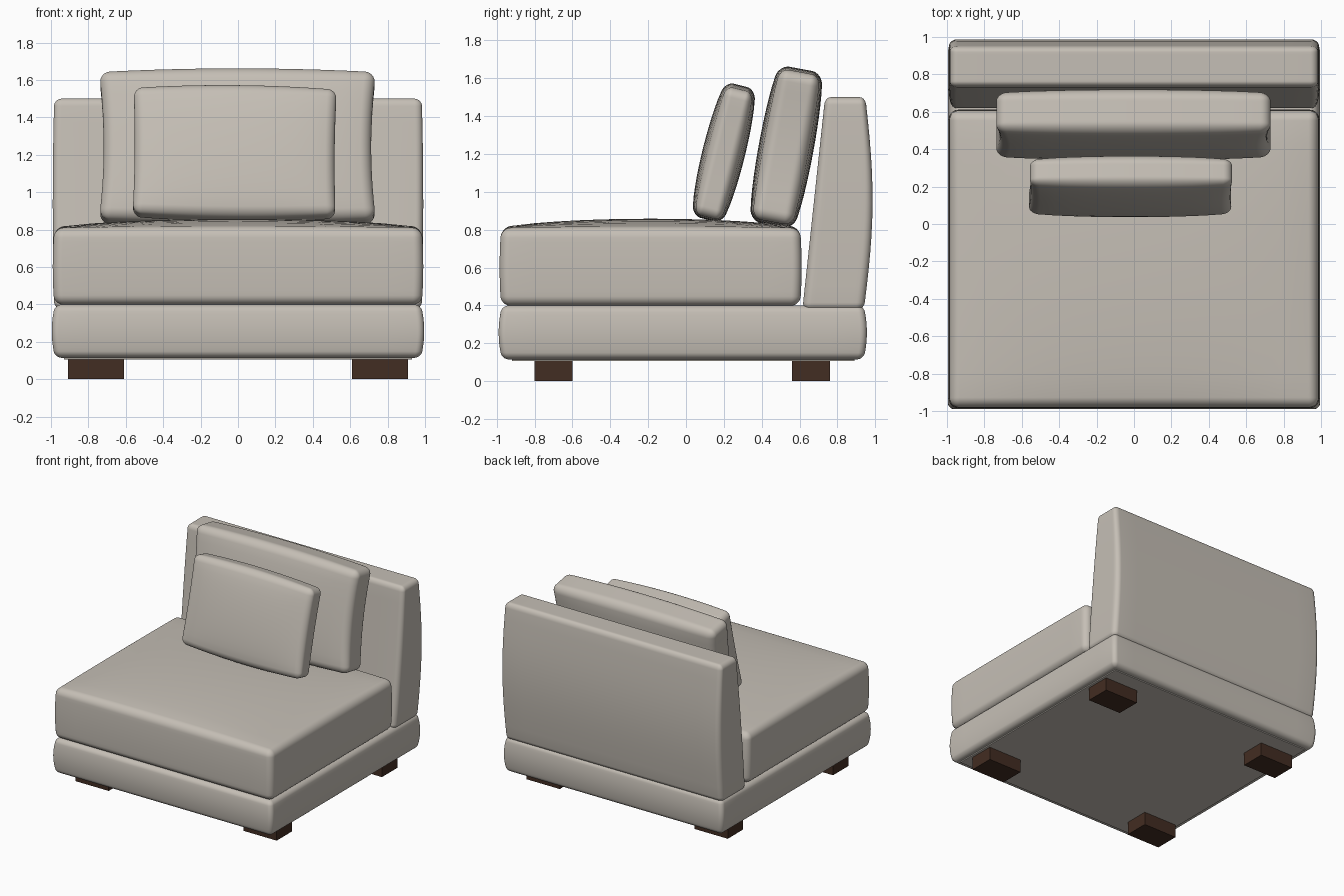
import bpy, bmesh, math
from mathutils import Vector, Matrix

if "Cube" in bpy.data.objects:
    bpy.data.objects.remove(bpy.data.objects["Cube"])


def material(name, rgb):
    m = bpy.data.materials.new(name)
    m.diffuse_color = (*rgb, 1)
    m.use_nodes = True
    m.node_tree.nodes["Principled BSDF"].inputs["Base Color"].default_value = m.diffuse_color
    return m


FABRIC = material("warm grey fabric", (0.56, 0.52, 0.465))
WOOD = material("dark brown wood", (0.055, 0.026, 0.016))


def finish(bm, name, mat):
    me = bpy.data.meshes.new(name)
    bm.to_mesh(me)
    bm.free()
    ob = bpy.data.objects.new(name, me)
    bpy.context.collection.objects.link(ob)
    me.materials.append(mat)
    return ob


def box(name, lo, hi, mat):
    bm = bmesh.new()
    bmesh.ops.create_cube(bm, size=1)
    lo, hi = Vector(lo), Vector(hi)
    for v in bm.verts:
        v.co = (lo + hi) / 2 + v.co * (hi - lo)
    return finish(bm, name, mat)


def soft_box(name, size, radius, deform, place, n=20, rim=4):
    """Rounded block; deform(p, u) bends it, u being p scaled to -1..1."""
    bm = bmesh.new()
    bmesh.ops.create_cube(bm, size=2)
    bmesh.ops.subdivide_edges(bm, edges=bm.edges[:], cuts=n - 1, use_grid_fill=True)
    half = Vector(size) / 2

    def spread(t, h):
        # dense rows inside the rounded rim, even rows between
        i, inner = abs(t) * n / 2, h - radius
        flat = n / 2 - rim
        if i <= flat:
            return math.copysign(inner * i / flat, t)
        a = (i - flat) / rim * math.pi / 4
        return math.copysign(inner + radius * math.tan(a), t)

    for v in bm.verts:
        p = Vector([spread(t, h) for t, h in zip(v.co, half)])
        core = Vector([max(-(h - radius), min(h - radius, c)) for c, h in zip(p, half)])
        d = p - core
        p = core + d.normalized() * radius
        u = Vector([c / h for c, h in zip(p, half)])
        v.co = place @ deform(p, u)
    bmesh.ops.recalc_face_normals(bm, faces=bm.faces[:])
    for f in bm.faces:
        f.smooth = True
    return finish(bm, name, FABRIC)


def dome(a):
    return max(0.0, 1 - a * a)


# Base: sides swell slightly at mid height
def swell(p, u):
    k = 0.018 * dome(u.z)
    return Vector((p.x + u.x * k, p.y + u.y * k, p.z))


soft_box("base", (1.955, 1.91, 0.285), 0.035, swell,
         Matrix.Translation((0, -0.017, 0.257)))
box("underside_panel", (-0.93, -0.92, 0.106), (0.93, 0.89, 0.125), FABRIC)


# Seat cushion: crowned top
def crown(p, u):
    k = 0.008 * dome(u.z)
    z = p.z + (0.05 * dome(u.x) ** 0.7 * dome(u.y) ** 0.7 if u.z > 0.5 else 0)
    return Vector((p.x + u.x * k, p.y + u.y * k, z))


soft_box("seat_cushion", (1.965, 1.58, 0.41), 0.05, crown,
         Matrix.Translation((0, -0.187, 0.603)))


# Backrest: sloping front, bowed rear
def lean(p, u):
    t = (u.z + 1) / 2
    front = 0.615 + 0.12 * t
    rear = 0.94 + 0.008 * t + 0.042 * math.sin(math.pi * t)
    y = (front + rear) / 2 + u.y * (rear - front) / 2
    return Vector((p.x + 0.008 * u.x * dome(u.z), y, p.z))


soft_box("backrest", (1.965, 0.3, 1.125), 0.04, lean,
         Matrix.Translation((0, 0, 0.9375)))


# Loose pillows: plump faces, pinched sides, leaning back
def pillow(name, size, edge, radius, centre, tilt, roll, pinch):
    def plump(p, u):
        ky = edge + (1 - edge) * (dome(u.x) * dome(u.z)) ** 0.5
        return Vector((p.x - u.x * pinch * dome(u.z),
                       p.y * ky,
                       p.z + (0.02 * u.z * (dome(u.x) - 0.5))))
    place = (Matrix.Translation(centre) @ Matrix.Rotation(math.radians(roll), 4, 'Y')
             @ Matrix.Rotation(math.radians(-tilt), 4, 'X'))
    soft_box(name, size, radius, plump, place)


pillow("large_back_pillow", (1.48, 0.29, 0.82), 0.72, 0.06,
       (-0.003, 0.53, 1.237), 10.5, 0, 0.025)
pillow("small_front_pillow", (1.085, 0.225, 0.71), 0.6, 0.05,
       (-0.018, 0.2, 1.208), 14, 0.5, 0.008)

# Feet
for sx, side in ((-1, "left"), (1, "right")):
    for y, end in ((-0.80, "front"), (0.56, "rear")):
        x = sx * 0.76
        box(f"{end}_{side}_foot", (x - 0.15, y, 0), (x + 0.15, y + 0.2, 0.11), WOOD)
